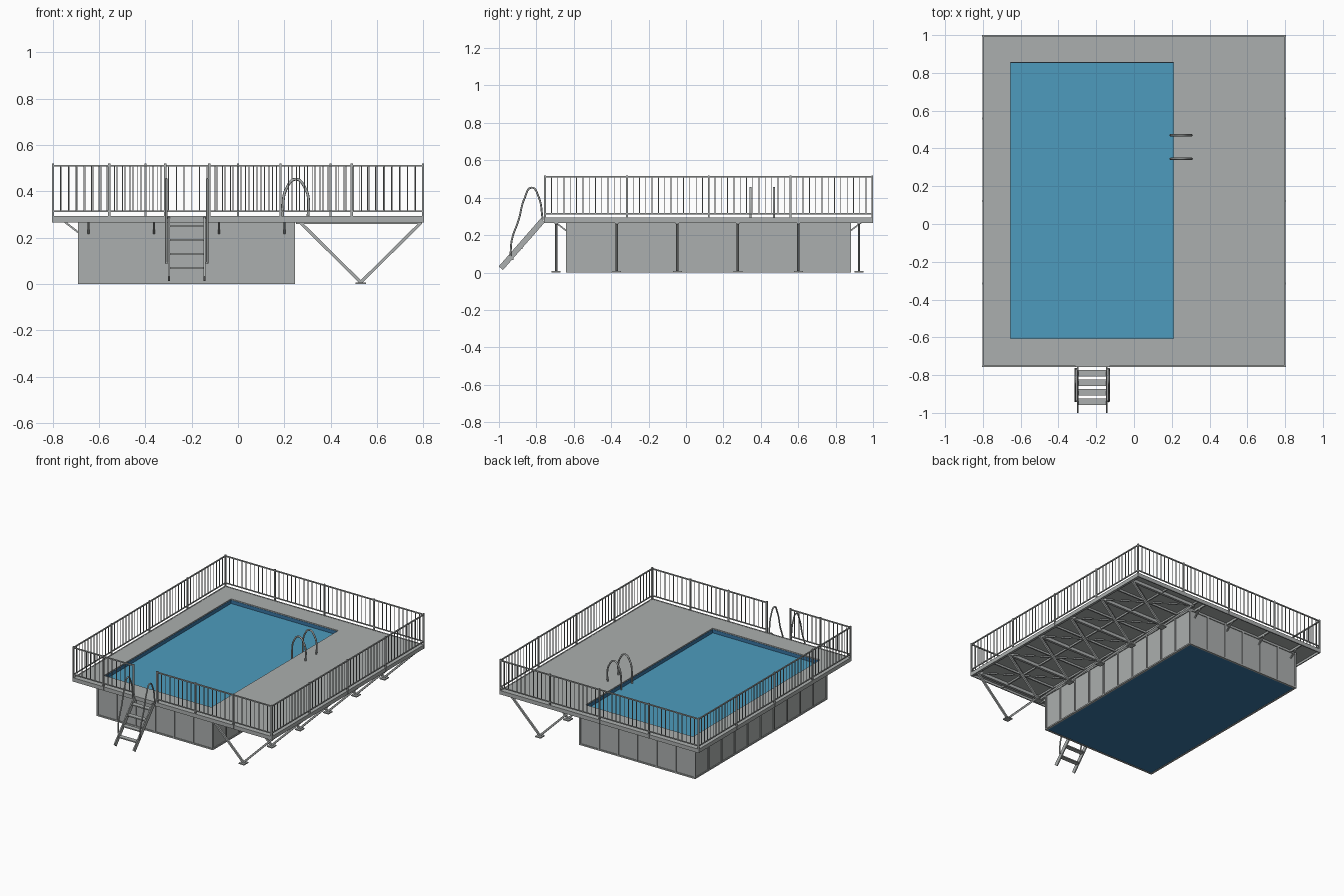
import bpy, bmesh
from math import pi
from mathutils import Vector, Matrix

cube = bpy.data.objects.get("Cube")
if cube:
    bpy.data.objects.remove(cube, do_unlink=True)


def material(name, rgb):
    m = bpy.data.materials.new(name)
    m.use_nodes = True
    m.diffuse_color = (*rgb, 1)
    m.node_tree.nodes["Principled BSDF"].inputs["Base Color"].default_value = (*rgb, 1)
    return m


GREY = material("steel grey", (0.41, 0.43, 0.425))
WATER = material("water blue", (0.074, 0.33, 0.515))
LINER = material("liner blue", (0.04, 0.18, 0.37))


class Part:
    """Collects boxes and bars into one named mesh."""

    def __init__(self, name, mat=GREY):
        self.name, self.mat, self.bm = name, mat, bmesh.new()

    def box(self, x0, x1, y0, y1, z0, z1):
        mid = Vector((x0 + x1, y0 + y1, z0 + z1)) / 2
        size = Matrix.Diagonal((x1 - x0, y1 - y0, z1 - z0, 1))
        bmesh.ops.create_cube(self.bm, size=1, matrix=Matrix.Translation(mid) @ size)

    def bar(self, a, b, w, d=None):
        """Square bar from a to b; w is its level width, d its depth."""
        a, b = Vector(a), Vector(b)
        z = (b - a).normalized()
        side = z.cross(Vector((0, 0, 1)))
        x = side.normalized() if side.length > 0.001 else Vector((1, 0, 0))
        rot = Matrix((x, z.cross(x), z)).transposed().to_4x4()
        size = Matrix.Diagonal((w, d or w, (b - a).length, 1))
        bmesh.ops.create_cube(self.bm, size=1, matrix=Matrix.Translation((a + b) / 2) @ rot @ size)

    def frame(self, x0, x1, y0, y1, z0, z1, t):
        """Rectangular ring with wall thickness t inside the given bounds."""
        self.box(x0, x0 + t, y0, y1, z0, z1)
        self.box(x1 - t, x1, y0, y1, z0, z1)
        self.box(x0 + t, x1 - t, y0, y0 + t, z0, z1)
        self.box(x0 + t, x1 - t, y1 - t, y1, z0, z1)

    def done(self):
        me = bpy.data.meshes.new(self.name)
        self.bm.to_mesh(me)
        self.bm.free()
        me.materials.append(self.mat)
        ob = bpy.data.objects.new(self.name, me)
        bpy.context.collection.objects.link(ob)
        return ob


def tube(name, points, r):
    cu = bpy.data.curves.new(name, "CURVE")
    cu.dimensions = "3D"
    cu.bevel_depth, cu.bevel_resolution, cu.resolution_u = r, 2, 6
    cu.use_fill_caps = True
    sp = cu.splines.new("BEZIER")
    sp.bezier_points.add(len(points) - 1)
    for bp, p in zip(sp.bezier_points, points):
        bp.co = p
        bp.handle_left_type = bp.handle_right_type = "AUTO"
    cu.materials.append(GREY)
    bpy.context.collection.objects.link(bpy.data.objects.new(name, cu))


def steps(a, b, n):
    return [a + (b - a) * i / n for i in range(n + 1)]


# Key dimensions: deck, opening, basin
DX, DY0, DY1 = 0.803, -0.757, 1.0
OX0, OX1, OY0, OY1 = -0.655, 0.21, -0.607, 0.855
PX0, PX1, PY0, PY1 = -0.685, 0.24, -0.635, 0.875
LOW, TOP = 0.265, 0.291
LEGS = steps(-0.694, 0.925, 5)

# Deck boards around the opening, with an edge fascia
p = Part("deck")
p.box(-DX, OX0, DY0, DY1, TOP - 0.01, TOP)
p.box(OX1, DX, DY0, DY1, TOP - 0.01, TOP)
p.box(OX0, OX1, DY0, OY0, TOP - 0.01, TOP)
p.box(OX0, OX1, OY1, DY1, TOP - 0.01, TOP)
p.done()
p = Part("deck_fascia")
p.frame(-DX, DX, DY0, DY1, LOW, TOP + 0.002, 0.008)
p.done()

# Basin walls, ribs, rims, lining and water
p = Part("basin_wall")
p.frame(PX0, PX1, PY0, PY1, 0.004, TOP - 0.01, 0.022)
p.done()
p = Part("basin_ribs")
e, w = 0.006, 0.005
for x in steps(PX0, PX1, 6):
    for y in (PY0, PY1):
        p.box(x - w, x + w, y - e, y + e, 0, LOW + 0.01)
for y in steps(PY0, PY1, 10):
    for x in (PX0, PX1):
        p.box(x - e, x + e, y - w, y + w, 0, LOW + 0.01)
for z in (0, LOW - 0.004):
    p.frame(PX0 - e, PX1 + e, PY0 - e, PY1 + e, z, z + 0.01, 0.014)
p.done()
p = Part("basin_floor", LINER)
p.box(PX0 + 0.004, PX1 - 0.004, PY0 + 0.004, PY1 - 0.004, 0.002, 0.008)
p.done()
p = Part("basin_lining", LINER)
p.frame(OX0 - 0.004, OX1 + 0.004, OY0 - 0.004, OY1 + 0.004, 0.01, TOP - 0.008, 0.006)
p.done()
p = Part("water", WATER)
p.box(OX0, OX1, OY0, OY1, 0.252, 0.258)
p.done()

# Braces under the narrow overhangs
p = Part("overhang_braces")
for x in steps(-0.645, 0.2, 3):
    for y, s in ((PY0, -1), (PY1, 1)):
        p.bar((x, y, 0.22), (x, y + s * 0.065, LOW + 0.005), 0.008)
        p.box(x - w, x + w, min(y, y + s * 0.11), max(y, y + s * 0.11), LOW, LOW + 0.016)
for y in LEGS[1:-1]:
    p.bar((PX0, y, 0.22), (PX0 - 0.065, y, LOW + 0.005), 0.008)
    p.box(-DX, PX0, y - w, y + w, LOW, LOW + 0.016)
p.done()

# V legs with feet under the wide deck
p = Part("v_legs")
for y in LEGS:
    for x in (0.27, 0.79):
        p.bar((0.53, y, 0.008), (x, y, LOW), 0.013)
    p.box(0.508, 0.552, y - 0.024, y + 0.024, 0, 0.008)
    p.box(0.25, 0.795, y - 0.009, y + 0.009, LOW - 0.006, TOP - 0.01)
p.done()

# Joists and cross bracing under the wide deck
p = Part("deck_joists")
for x in (0.262, 0.53, 0.785):
    p.box(x - w, x + w, DY0, DY1, LOW + 0.004, TOP - 0.01)
for a, b in zip(LEGS, LEGS[1:]):
    m = (a + b) / 2
    p.box(0.25, 0.795, m - w, m + w, LOW + 0.002, TOP - 0.01)
    for s in (-1, 1):
        p.bar((0.525 - s * 0.25, a, LOW + 0.006), (0.525 + s * 0.25, b, LOW + 0.006), 0.008)
p.done()


# Railings: posts at the given stations, balusters between
def railing(name, stations, place):
    p = Part(name)
    for s in stations:
        x, y = place(s)
        p.box(x - w, x + w, y - w, y + w, LOW, 0.52)
    for a, b in zip(stations, stations[1:]):
        for z, h in ((0.511, 0.008), (0.315, 0.007)):
            p.bar((*place(a), z), (*place(b), z), h)
        n = max(2, round((b - a) / 0.034))
        for s in steps(a, b, n)[1:-1]:
            x, y = place(s)
            p.bar((x, y, 0.315), (x, y, 0.51), 0.004)
    p.done()


RX, RY0, RY1 = DX - 0.004, DY0 + 0.004, DY1 - 0.004
railing("back_railing", steps(-RX, RX, 4), lambda s: (s, RY1))
railing("left_railing", steps(RY0, RY1, 4), lambda s: (RX, s))
railing("right_railing", steps(RY0, RY1, 4), lambda s: (-RX, s))
railing("front_railing_short", steps(-RX, -0.314, 2), lambda s: (s, RY0))
railing("front_railing_long", steps(-0.124, RX, 3), lambda s: (s, RY0))

# Entry stairs: stringers, treads, rail brackets
p = Part("entry_stairs")
SX = (-0.298, -0.145)
for x in SX:
    p.bar((x, -0.99, 0.023), (x, -0.765, 0.28), 0.008, 0.03)
    out = -0.31 if x < -0.2 else -0.133
    p.bar((x, -0.938, 0.092), (out, -0.938, 0.092), 0.008)
    p.bar((x, -0.766, 0.285), (out, -0.766, 0.285), 0.008)
for i in range(4):
    y, z = -0.94 + i * 0.05, 0.07 + i * 0.06
    p.box(SX[0], SX[1], y - 0.017, y + 0.017, z - 0.004, z + 0.004)
p.done()

# Curved stair handrails
path = [(-0.939, 0.09), (-0.93, 0.18), (-0.895, 0.28), (-0.862, 0.4),
        (-0.825, 0.454), (-0.79, 0.41), (-0.766, 0.285)]
for side, x in (("right", -0.31), ("left", -0.133)):
    tube(side + "_stair_handrail", [(x, y, z) for y, z in path], 0.005)

# Arched grab rails at the water edge
arch = [(0.196, 0.2), (0.194, 0.33), (0.208, 0.41), (0.25, 0.453),
        (0.292, 0.41), (0.305, 0.36), (0.302, TOP)]
for side, y in (("front", 0.345), ("back", 0.47)):
    tube(side + "_grab_rail", [(x, y, z) for x, z in arch], 0.006)
